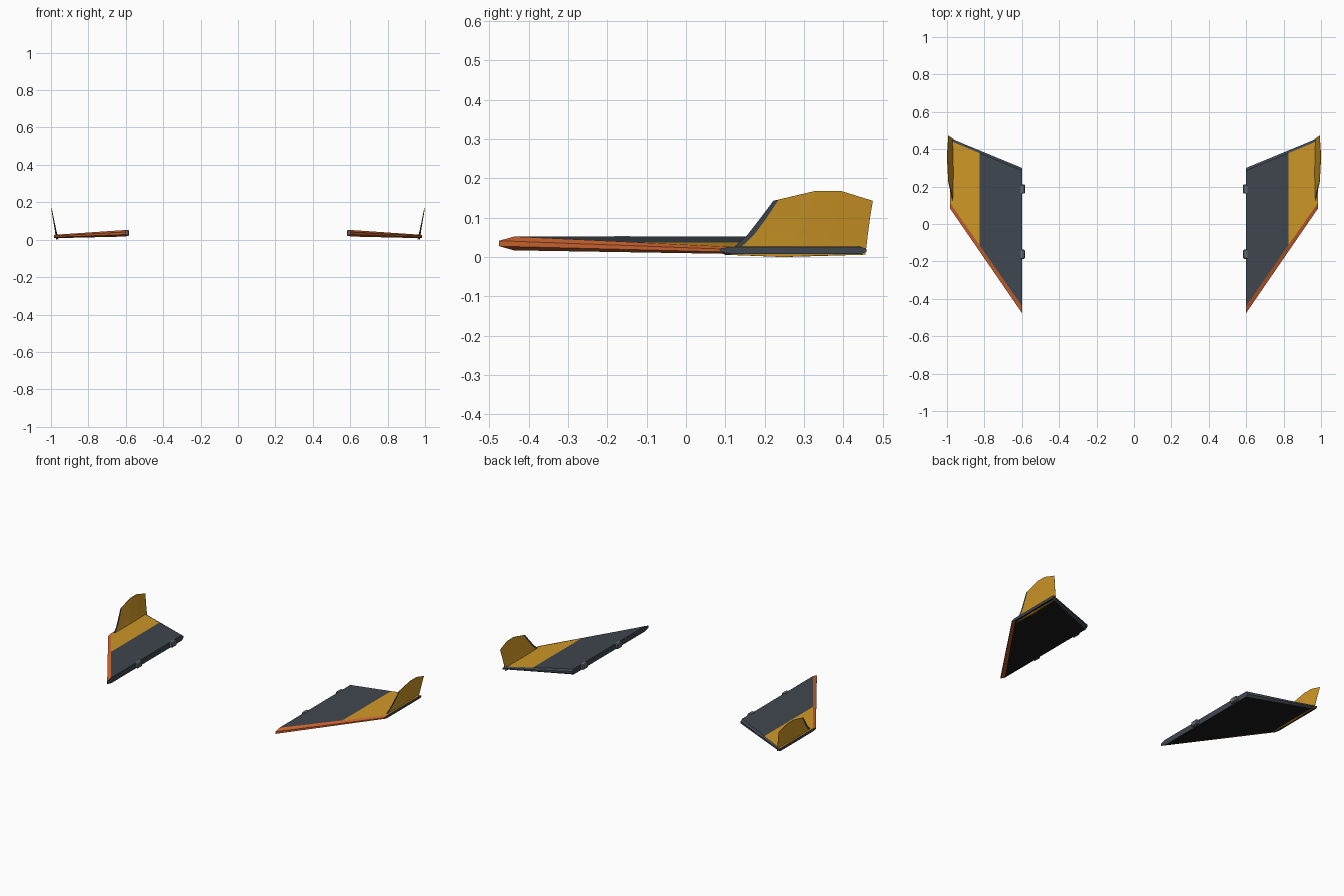
import bpy, bmesh

if "Cube" in bpy.data.objects:
    bpy.data.objects.remove(bpy.data.objects["Cube"])


def material(name, rgb):
    m = bpy.data.materials.new(name)
    m.diffuse_color = (*rgb, 1)
    m.use_nodes = True
    m.node_tree.nodes["Principled BSDF"].inputs["Base Color"].default_value = m.diffuse_color
    return m


SLATE = material("slate", (0.05, 0.062, 0.078))
YELLOW = material("yellow", (0.62, 0.31, 0.02))
ORANGE = material("orange", (0.62, 0.13, 0.03))
BLACK = material("black", (0.01, 0.011, 0.012))
GREY = material("grey", (0.13, 0.14, 0.16))


def finish(name, bm, mats):
    """Turn a bmesh into an object mirrored across x = 0."""
    bmesh.ops.recalc_face_normals(bm, faces=bm.faces)
    me = bpy.data.meshes.new(name)
    bm.to_mesh(me)
    bm.free()
    ob = bpy.data.objects.new(name, me)
    bpy.context.collection.objects.link(ob)
    for m in mats:
        me.materials.append(m)
    mod = ob.modifiers.new("mirror", 'MIRROR')
    mod.use_mirror_merge = False
    return ob


def loft(name, rings, mats, pick, cap=0):
    """Skin closed rings; pick(span, side) gives the material index."""
    bm = bmesh.new()
    vs = [[bm.verts.new(p) for p in ring] for ring in rings]
    n = len(vs[0])
    for i in range(len(vs) - 1):
        for j in range(n):
            k = (j + 1) % n
            f = bm.faces.new((vs[i][j], vs[i][k], vs[i + 1][k], vs[i + 1][j]))
            f.material_index = pick(i, j)
    for ring in (vs[0], vs[-1]):
        bm.faces.new(ring).material_index = cap
    return finish(name, bm, mats)


def lerp(a, b, t):
    return a + (b - a) * t


# swept wing panel: root -> paint break -> tip
def wing_section(x):
    t = (x - 0.6) / 0.385
    le, te = lerp(-0.475, 0.085, t), lerp(0.30, 0.459, t)
    top, bot = lerp(0.052, 0.026, t), lerp(0.017, 0.008, t)
    hi, lo = lerp(bot, top, 0.7), lerp(bot, top, 0.3)
    c, d = lerp(0.038, 0.03, t), 0.014
    return [(x, le, lo), (x, le, hi), (x, le + c, top), (x, te - d, top),
            (x, te, hi), (x, te, lo), (x, te - d, bot), (x, le + c, bot)]


def wing_paint(span, side):
    if side in (7, 0, 1):
        return 2
    if side == 2:
        return span
    return 3 if side == 6 else 0


loft("wing", [wing_section(x) for x in (0.6, 0.825, 0.985)],
     [SLATE, YELLOW, ORANGE, BLACK], wing_paint)

# outward-leaning winglet: z, leading edge y, trailing edge y
ROWS = [(0.006, 0.095, 0.456), (0.028, 0.125, 0.459), (0.055, 0.155, 0.462),
        (0.10, 0.19, 0.468), (0.143, 0.222, 0.475)]
# chord fraction, half thickness, bottom dip, top rise
CHORD = [(0, 0.0006, 0, 0), (0.055, 0.003, 0, 0.003), (0.42, 0.0065, -0.006, 0.025),
         (0.68, 0.005, -0.002, 0.025), (1, 0.0008, 0, 0)]


def winglet_ring(i):
    z, le, te = ROWS[i]
    taper = 1 - 0.75 * i / 4
    sides = []
    for s in (-1, 1):
        row = []
        for t, w, dip, rise in CHORD:
            h = z + (dip if i == 0 else rise if i == 4 else 0)
            row.append((0.966 + 0.187 * h + s * w * taper, lerp(le, te, t), h))
        sides.append(row)
    return sides[0] + sides[1][::-1]


loft("winglet", [winglet_ring(i) for i in range(5)], [SLATE, YELLOW],
     lambda i, j: 0 if j in (0, 8, 9) else 1, cap=1)

# root attachment lugs
for label, y in (("front", -0.162), ("rear", 0.187)):
    bm = bmesh.new()
    bmesh.ops.create_cube(bm, size=1)
    for v in bm.verts:
        v.co = (0.597 + v.co.x * 0.028, y + v.co.y * 0.05, 0.036 + v.co.z * 0.034)
    bmesh.ops.bevel(bm, geom=bm.edges[:], offset=0.005, segments=1, affect='EDGES')
    finish(label + "_lug", bm, [GREY])
